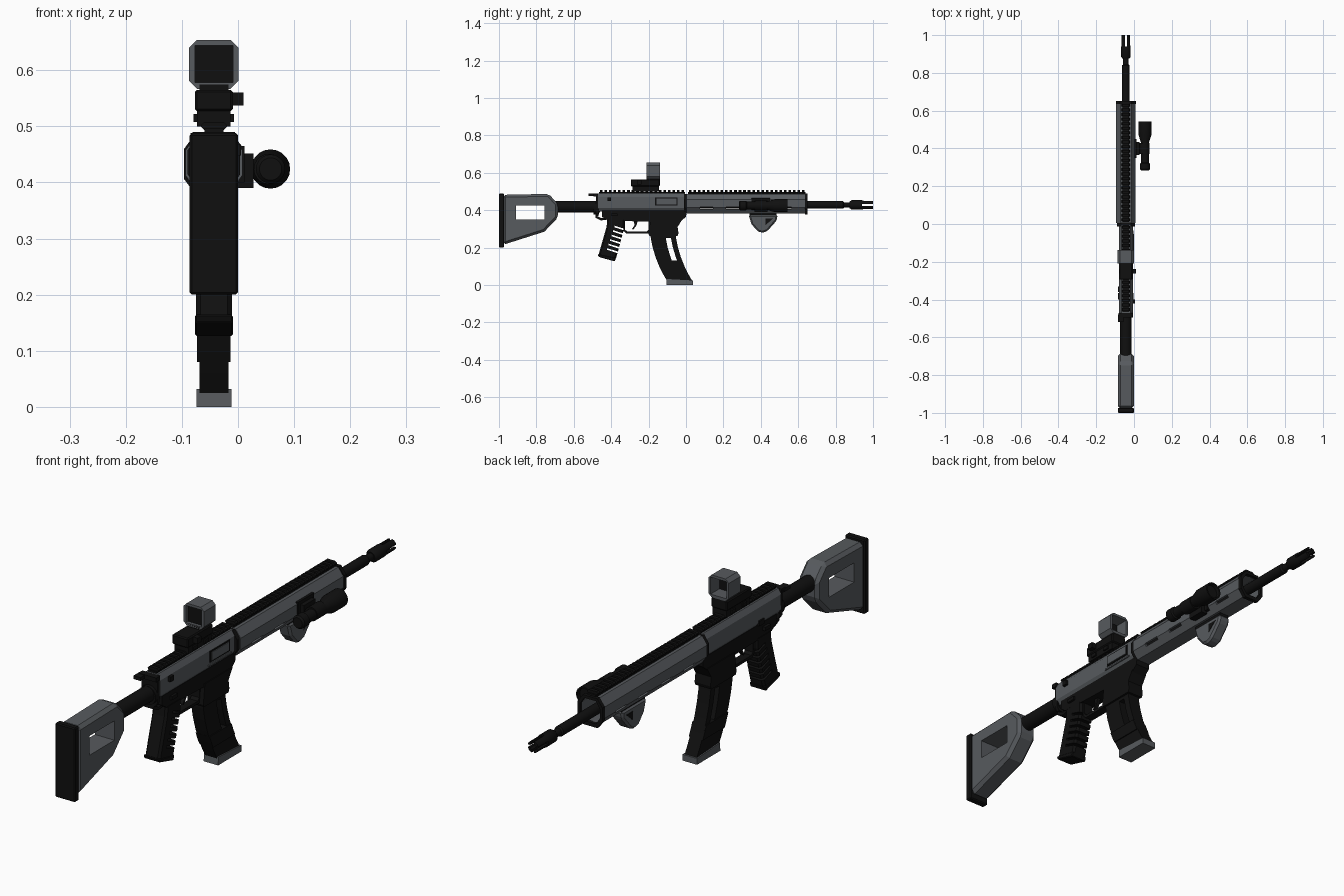
import bpy, bmesh, math
from mathutils import Matrix

if "Cube" in bpy.data.objects:
    bpy.data.objects.remove(bpy.data.objects["Cube"])

CX = -0.043   # centre plane of the rifle
BORE = 0.428  # barrel height


def material(name, rgb, rough):
    m = bpy.data.materials.new(name)
    m.use_nodes = True
    m.diffuse_color = (*rgb, 1)
    bsdf = m.node_tree.nodes["Principled BSDF"]
    bsdf.inputs["Base Color"].default_value = (*rgb, 1)
    bsdf.inputs["Roughness"].default_value = rough
    return m


GREY = material("slate grey", (0.095, 0.103, 0.112), 0.6)
BLACK = material("matte black", (0.005, 0.005, 0.005), 0.6)


def finish(name, bm, mat):
    bmesh.ops.recalc_face_normals(bm, faces=bm.faces)
    me = bpy.data.meshes.new(name)
    bm.to_mesh(me)
    bm.free()
    me.materials.append(mat)
    ob = bpy.data.objects.new(name, me)
    bpy.context.collection.objects.link(ob)
    return ob


def prism(name, pts, axis, lo, hi, mat=BLACK):
    """Extrude a (y, z) outline along x, or an (x, z) outline along y."""
    bm = bmesh.new()
    place = (lambda p, t: (t, *p)) if axis == "x" else (lambda p, t: (p[0], t, p[1]))
    a, b = ([bm.verts.new(place(p, t)) for p in pts] for t in (lo, hi))
    bm.faces.new(a)
    bm.faces.new(b[::-1])
    for i in range(len(pts)):
        j = (i + 1) % len(pts)
        bm.faces.new((a[i], a[j], b[j], b[i]))
    return finish(name, bm, mat)


def side(name, pts, half, mat=BLACK):
    return prism(name, pts, "x", CX - half, CX + half, mat)


def box(name, x, y, z, mat=BLACK):
    return prism(name, [(y[0], z[0]), (y[1], z[0]), (y[1], z[1]), (y[0], z[1])], "x", *x, mat)


def mid(half):
    return (CX - half, CX + half)


def lathe(name, rings, x=CX, z=BORE, mat=BLACK, n=20):
    """Turn (y, radius) rings about an axis parallel to y."""
    bm = bmesh.new()
    loops = [[bm.verts.new((x + r * math.cos(2 * math.pi * k / n), y,
                            z + r * math.sin(2 * math.pi * k / n))) for k in range(n)]
             for y, r in rings]
    for a, b in zip(loops, loops[1:]):
        for k in range(n):
            j = (k + 1) % n
            bm.faces.new((a[k], a[j], b[j], b[k]))
    bm.faces.new(loops[0])
    bm.faces.new(loops[-1])
    ob = finish(name, bm, mat)
    bpy.ops.object.select_all(action="DESELECT")
    ob.select_set(True)
    bpy.context.view_layer.objects.active = ob
    bpy.ops.object.shade_smooth_by_angle(angle=math.radians(35))
    return ob


def bake(ob):
    me = bpy.data.meshes.new_from_object(ob.evaluated_get(bpy.context.evaluated_depsgraph_get()))
    ob.modifiers.clear()
    ob.data = me


def bevel(ob, width):
    m = ob.modifiers.new("bevel", "BEVEL")
    m.width, m.segments, m.limit_method = width, 1, "ANGLE"
    bake(ob)
    return ob


def cut(ob, *cutters):
    for c in cutters:
        c.hide_render = True
        m = ob.modifiers.new("cut", "BOOLEAN")
        m.operation, m.solver, m.object = "DIFFERENCE", "EXACT", c
        bake(ob)
        bpy.data.objects.remove(c)
    return ob


def octagon(half, z0, z1, cx, cz):
    """Rectangle in x and z with chamfered corners."""
    right = [(half - cx, z0), (half, z0 + cz), (half, z1 - cz), (half - cx, z1)]
    return [(CX + x, z) for x, z in right] + [(CX - x, z) for x, z in right[::-1]]


# Stock with window, butt pad and buffer tube
stock = side("stock", [(-0.977, 0.215), (-0.757, 0.285), (-0.685, 0.36), (-0.685, 0.435),
                       (-0.735, 0.487), (-0.977, 0.482)], 0.042, GREY)
bevel(stock, 0.013)
cut(stock, box("stock_window", mid(0.1), (-0.91, -0.757), (0.35, 0.425), GREY))
bevel(box("butt_pad", mid(0.043), (-1.0, -0.973), (0.2, 0.488)), 0.004)
lathe("buffer_tube", [(-0.7, 0.03), (-0.46, 0.03)], z=0.418)
lathe("buffer_ring", [(-0.495, 0.036), (-0.465, 0.036)], z=0.413)

# Upper receiver, port, controls
prism("upper_receiver", octagon(0.037, 0.392, 0.49, 0.013, 0.02), "y", -0.47, -0.005, GREY)
prism("receiver_rear", octagon(0.034, 0.37, 0.485, 0.01, 0.015), "y", -0.482, -0.468)
box("ejection_port", (-0.01, -0.003), (-0.165, -0.045), (0.425, 0.468))
box("port_cover", (-0.008, 0.0), (-0.158, -0.052), (0.43, 0.463), GREY)
box("port_hinge", (-0.01, -0.002), (-0.175, -0.035), (0.412, 0.418), GREY)
box("forward_assist", (-0.01, 0.005), (-0.42, -0.4), (0.448, 0.468))
box("charging_handle", mid(0.038), (-0.495, -0.47), (0.473, 0.49))
box("charging_latch", (-0.085, -0.055), (-0.52, -0.48), (0.475, 0.488))
box("bolt_catch", (-0.085, -0.07), (-0.36, -0.33), (0.4, 0.42))
prism("barrel_nut", octagon(0.047, 0.385, 0.487, 0.02, 0.03), "y", -0.012, 0.008)

# Lower receiver with trigger group
side("lower_receiver", [(-0.45, 0.4), (-0.45, 0.365), (-0.42, 0.345), (-0.2, 0.338), (-0.03, 0.338),
                        (0.0, 0.365), (0.005, 0.4)], 0.031)
side("magazine_well", [(-0.19, 0.35), (-0.2, 0.272), (-0.195, 0.262), (-0.045, 0.262),
                       (-0.04, 0.275), (-0.045, 0.31), (-0.02, 0.35)], 0.034)
side("rear_loop", [(-0.48, 0.392), (-0.485, 0.36), (-0.455, 0.345), (-0.42, 0.35),
                   (-0.42, 0.358), (-0.452, 0.357), (-0.474, 0.367), (-0.468, 0.392)], 0.02)
guard = side("trigger_guard", [(-0.335, 0.35), (-0.335, 0.29), (-0.32, 0.275), (-0.19, 0.275),
                               (-0.19, 0.35)], 0.017)
cut(guard, side("guard_gap", [(-0.325, 0.345), (-0.325, 0.295), (-0.315, 0.286), (-0.21, 0.286),
                              (-0.2, 0.296), (-0.2, 0.345)], 0.1))
side("trigger", [(-0.28, 0.345), (-0.258, 0.345), (-0.265, 0.318), (-0.282, 0.296),
                 (-0.288, 0.3), (-0.275, 0.32)], 0.007)
box("safety_lever", (-0.085, -0.003), (-0.4, -0.365), (0.368, 0.382))

# Pistol grip with grooves along its front edge
grip = side("pistol_grip", [(-0.42, 0.355), (-0.425, 0.31), (-0.47, 0.153), (-0.38, 0.132),
                            (-0.372, 0.15), (-0.328, 0.31), (-0.328, 0.355)], 0.032)
bevel(grip, 0.008)
grooves = []
for k in range(6):
    y, z = -0.332 - 0.008 * k, 0.292 - 0.024 * k
    grooves.append(side("groove", [(y - 0.05, z + 0.016), (y + 0.03, z - 0.01),
                                   (y + 0.03, z), (y - 0.05, z + 0.025)], 0.1))
cut(grip, *grooves)
bevel(side("grip_cap", [(-0.473, 0.165), (-0.467, 0.15), (-0.381, 0.126), (-0.375, 0.145)], 0.034), 0.003)

# Curved magazine: front and rear edges follow the same bend
heights = [0.3, 0.25, 0.2, 0.15, 0.1, 0.06, 0.02]


def bend(z):
    return 1.0 * (0.3 - z) ** 2 + 0.05 * (0.3 - z)


mag = side("magazine", [(-0.193 + bend(z), z) for z in heights]
           + [(-0.058 + bend(z), z) for z in heights[::-1]], 0.026)
slit = heights[1:4] + [0.12]
cut(mag, side("magazine_slit", [(-0.113 + bend(z), z) for z in slit]
              + [(-0.085 + bend(z), z) for z in slit[::-1]], 0.1))
side("magazine_band", [(-0.193 + bend(z), z) for z in (0.13, 0.1, 0.08)]
     + [(-0.058 + bend(z), z) for z in (0.08, 0.1, 0.13)], 0.03)
side("magazine_floor", [(-0.105, 0.0), (0.038, 0.0), (0.038, 0.024), (-0.103, 0.032)], 0.031, GREY)

# Hollow handguard with slots in the lower sides
handguard = prism("handguard", octagon(0.051, 0.383, 0.487, 0.022, 0.03), "y", 0.005, 0.638, GREY)
cut(handguard, prism("handguard_bore", octagon(0.043, 0.391, 0.479, 0.018, 0.027), "y", 0.03, 0.7, GREY))
cut(handguard, *[box("slot", mid(0.1), (y - 0.035, y + 0.035), (0.405, 0.416), GREY)
                 for y in (0.11, 0.25, 0.39, 0.53)])
cap = prism("handguard_cap", octagon(0.053, 0.376, 0.49, 0.022, 0.03), "y", 0.635, 0.65)
cut(cap, prism("cap_bore", octagon(0.043, 0.391, 0.479, 0.018, 0.027), "y", 0.6, 0.7))

# Toothed top rails
for name, y0, y1 in (("receiver_rail", -0.465, -0.005), ("handguard_rail", 0.01, 0.64)):
    box(name, mid(0.017), (y0, y1), (0.482, 0.497))
    n = round((y1 - y0) / 0.024)
    for k in range(n):
        y = y0 + (k + 0.5) * (y1 - y0) / n
        prism(name + "_tooth", octagon(0.023, 0.493, 0.508, 0.006, 0.006), "y", y - 0.007, y + 0.007)

# Barrel and pronged muzzle device
lathe("barrel", [(0.0, 0.02), (0.84, 0.02), (0.845, 0.014), (0.9, 0.014)])
muzzle = lathe("muzzle_device", [(0.875, 0.018), (0.885, 0.025), (0.94, 0.025), (0.95, 0.023),
                                 (1.0, 0.023)])
cut(muzzle, lathe("muzzle_bore", [(0.93, 0.013), (1.1, 0.013)]),
    box("prong_slot", mid(0.1), (0.94, 1.1), (BORE - 0.005, BORE + 0.005)),
    box("prong_slot", mid(0.005), (0.94, 1.1), (BORE - 0.1, BORE + 0.1)))

# Sight: clamp, body, hood and lens
box("sight_clamp", mid(0.03), (-0.285, -0.145), (0.5, 0.53))
for y in (-0.25, -0.18):
    box("clamp_screw", mid(0.036), (y - 0.012, y + 0.012), (0.508, 0.522))
bevel(box("sight_body", mid(0.034), (-0.295, -0.14), (0.527, 0.565)), 0.004)
box("sight_hump", mid(0.026), (-0.21, -0.14), (0.56, 0.575))
box("sight_knob", (-0.02, 0.01), (-0.262, -0.238), (0.537, 0.56))
hood = prism("sight_hood", octagon(0.044, 0.567, 0.654, 0.014, 0.014), "y", -0.21, -0.138, GREY)
cut(hood, box("hood_bore", mid(0.034), (-0.3, 0.0), (0.578, 0.644), GREY))
box("sight_lens", mid(0.035), (-0.198, -0.192), (0.577, 0.645))

# Flashlight and its side mount
lathe("flashlight", [(0.283, 0.02), (0.29, 0.026), (0.32, 0.026), (0.325, 0.021), (0.43, 0.021),
                     (0.475, 0.035), (0.542, 0.035), (0.542, 0.029), (0.53, 0.027)], x=0.058, z=0.424)
box("light_mount", (0.0, 0.028), (0.365, 0.435), (0.39, 0.452))
box("light_rail", (-0.01, 0.012), (0.35, 0.45), (0.4, 0.465))
lathe("light_clamp", [(0.37, 0.027), (0.43, 0.027)], x=0.055, z=0.424)

# Hand stop with a pocket through it
stop = side("hand_stop", [(0.335, 0.375), (0.35, 0.325), (0.385, 0.285), (0.41, 0.28), (0.435, 0.288),
                          (0.485, 0.345), (0.49, 0.375)], 0.026, GREY)
bevel(stop, 0.008)
box("hand_stop_mount", mid(0.02), (0.34, 0.485), (0.368, 0.388))
pocket = [(0.425, 0.355), (0.465, 0.355), (0.425, 0.32)]
for s in (-1, 1):
    prism("stop_pocket", pocket, "x", CX + s * 0.02, CX + s * 0.0275)
